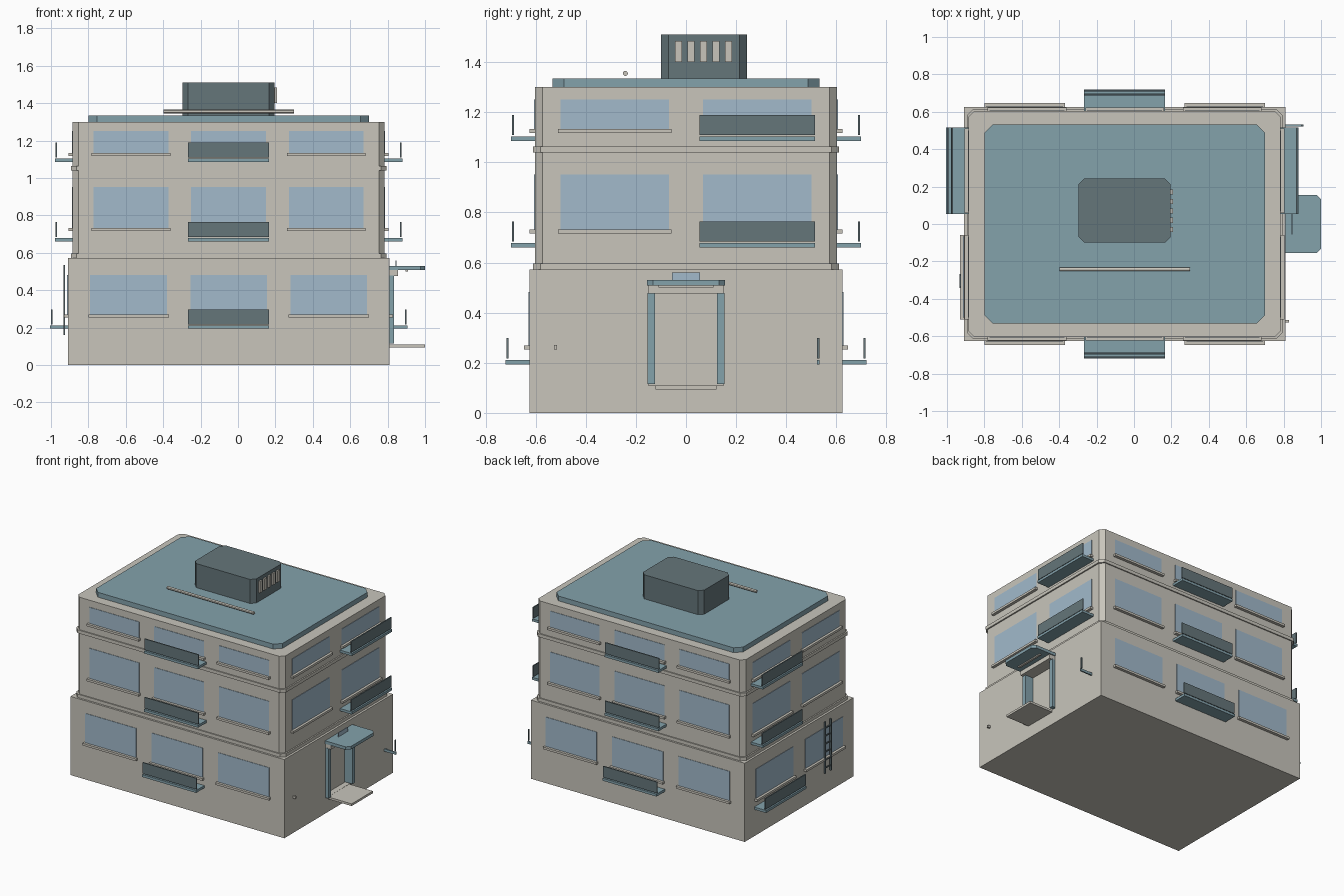
import bpy, bmesh, math

if "Cube" in bpy.data.objects:
    bpy.data.objects.remove(bpy.data.objects["Cube"])


def material(name, rgb):
    m = bpy.data.materials.new(name)
    m.use_nodes = True
    m.diffuse_color = (*rgb, 1)
    m.node_tree.nodes["Principled BSDF"].inputs["Base Color"].default_value = (*rgb, 1)
    return m


WALL = material("warm_stone", (0.58, 0.56, 0.50))
TEAL = material("pale_teal", (0.23, 0.36, 0.41))
DARK = material("dark_slate", (0.13, 0.18, 0.195))
GLASS = material("window_blue", (0.36, 0.49, 0.60))


def finish(name, bm, mat):
    bmesh.ops.recalc_face_normals(bm, faces=bm.faces)
    mesh = bpy.data.meshes.new(name)
    bm.to_mesh(mesh)
    bm.free()
    mesh.materials.append(mat)
    ob = bpy.data.objects.new(name, mesh)
    bpy.context.collection.objects.link(ob)
    return ob


def box(name, x, y, z, mat, chamfer=0, which=lambda v: True):
    """Box from (low, high) ranges, optionally with chamfered upright edges."""
    bm = bmesh.new()
    bmesh.ops.create_cube(bm, size=1)
    for v in bm.verts:
        v.co = [(r[0] + r[1]) / 2 + c * abs(r[1] - r[0]) for c, r in zip(v.co, (x, y, z))]
    if chamfer:
        upright = [e for e in bm.edges
                   if abs(e.verts[0].co.z - e.verts[1].co.z) > 1e-4 and which(e.verts[0].co)]
        bmesh.ops.bevel(bm, geom=upright, offset=chamfer, segments=1, affect="EDGES")
    return finish(name, bm, mat)


def wall_box(name, side, u, depth, z, mat):
    """Box on a facade: u runs along the wall, depth is measured outward from it."""
    axis, sign, wall = side
    d = sorted(wall + sign * k for k in depth)
    return box(name, d, u, z, mat) if axis == "x" else box(name, u, d, z, mat)


def around(c, half):
    return (c - half, c + half)


def window(name, side, u, half, z):
    wall_box(name + "_window", side, around(u, half), (-0.003, 0.003), z, GLASS)
    wall_box(name + "_sill", side, around(u, half + 0.01), (-0.003, 0.021),
             (z[0] - 0.01, z[0] + 0.006), WALL)


def balcony(name, side, u, half, z):
    wall_box(name + "_balcony_slab", side, around(u, half), (-0.003, 0.095), (z, z + 0.018), TEAL)
    wall_box(name + "_balcony_rail", side, around(u, half), (0.083, 0.091), (z + 0.024, z + 0.104), DARK)


# Stacked floors and the bands between them
CX = -0.05
GX, GY, UX, UY = 0.86, 0.625, 0.834, 0.603
ground = box("ground_floor", around(CX, GX), around(0, GY), (0, 0.572), WALL)
box("middle_floor", around(CX, UX), around(0, UY), (0.572, 1.05), WALL, 0.03)
box("top_floor", around(CX, UX), around(0, UY), (1.05, 1.30), WALL, 0.03)
for name, z in (("lower_band", 0.572), ("upper_band", 1.04)):
    box(name, around(CX, UX + 0.01), around(0, UY + 0.008), (z, z + 0.024), WALL, 0.03)

# Windows, sills and balconies on every floor
FLOORS = (("ground", GX, GY, 0.535, 0.205, (0.263, 0.482), 0.194),
          ("middle", UX, UY, 0.522, 0.20, (0.727, 0.952), 0.66),
          ("top", UX, UY, 0.522, 0.20, (1.127, 1.25), 1.085))
for floor, hx, hy, step, half, wz, bz in FLOORS:
    for face, sign in (("front", -1), ("back", 1)):
        side = ("y", sign, sign * hy)
        for col, k in (("right", -1), ("centre", 0), ("left", 1)):
            window(f"{floor}_{face}_{col}", side, CX + k * step, half, wz)
        balcony(f"{floor}_{face}", side, CX, 0.217, bz)
    for face, sign in (("right_side", -1), ("left_side", 1)):
        if floor == "ground" and sign == 1:
            continue
        side = ("x", sign, CX + sign * hx)
        for end, k in (("front", -1), ("rear", 1)):
            window(f"{floor}_{face}_{end}", side, k * 0.284, 0.216, wz)
        balcony(f"{floor}_{face}", side, 0.284, 0.231, bz)

# Narrow bracket and stub beside the entrance
entrance = ("x", 1, CX + GX)
balcony("narrow", entrance, 0.527, 0.005, 0.194)
wall_box("wall_stub", entrance, around(-0.52, 0.006), (-0.003, 0.02), (0.253, 0.27), WALL)

# Recessed doorway
cutter = box("doorway_cutter", (0.77, 0.9), around(0, 0.15), (0.11, 0.48), WALL)
cutter.hide_render = True
cutter.hide_viewport = True
cut = ground.modifiers.new("doorway", "BOOLEAN")
cut.object = cutter
cut.operation = "DIFFERENCE"
cut.solver = "EXACT"
for name, s in (("front", -1), ("rear", 1)):
    box(f"{name}_door_post", (0.768, 0.835), sorted((s * 0.123, s * 0.153)), (0.115, 0.478), TEAL)
box("door_lintel", (0.768, 0.855), around(0, 0.15), (0.476, 0.508), WALL)
box("door_step", (0.768, 1.0), around(0, 0.122), (0.093, 0.109), WALL)
box("canopy", (0.80, 1.0), around(0, 0.156), (0.508, 0.53), TEAL, 0.025, lambda v: v.x > 0.9)
box("canopy_light", (0.895, 0.91), around(0, 0.11), (0.50, 0.509), WALL)
box("canopy_panel", (0.842, 0.848), around(0, 0.055), (0.53, 0.56), GLASS)

# Ladder on the far side wall
for name, y in (("front", -0.337), ("rear", -0.273)):
    box(f"{name}_ladder_rail", (-0.934, -0.924), around(y, 0.005), (0.16, 0.535), DARK)
for i in range(6):
    box(f"ladder_rung_{i + 1}", (-0.932, -0.926), (-0.337, -0.273), around(0.20 + i * 0.058, 0.004), DARK)

# Roof slab, rooftop plant room with vents, and pipe
box("roof_slab", around(CX, 0.75), around(0, 0.532), (1.30, 1.335), TEAL, 0.045)
box("plant_room", around(CX, 0.246), (-0.1, 0.243), (1.33, 1.51), DARK, 0.03)
for i in range(5):
    box(f"vent_slat_{i + 1}", (0.19, 0.208), around(-0.03 + i * 0.05, 0.0135), (1.40, 1.484), WALL)
bpy.ops.mesh.primitive_cylinder_add(vertices=12, radius=0.01, depth=0.697,
                                    location=(CX, -0.242, 1.355), rotation=(0, math.pi / 2, 0))
pipe = bpy.context.object
pipe.name = "roof_pipe"
pipe.data.materials.append(WALL)
bpy.ops.object.shade_smooth_by_angle()
